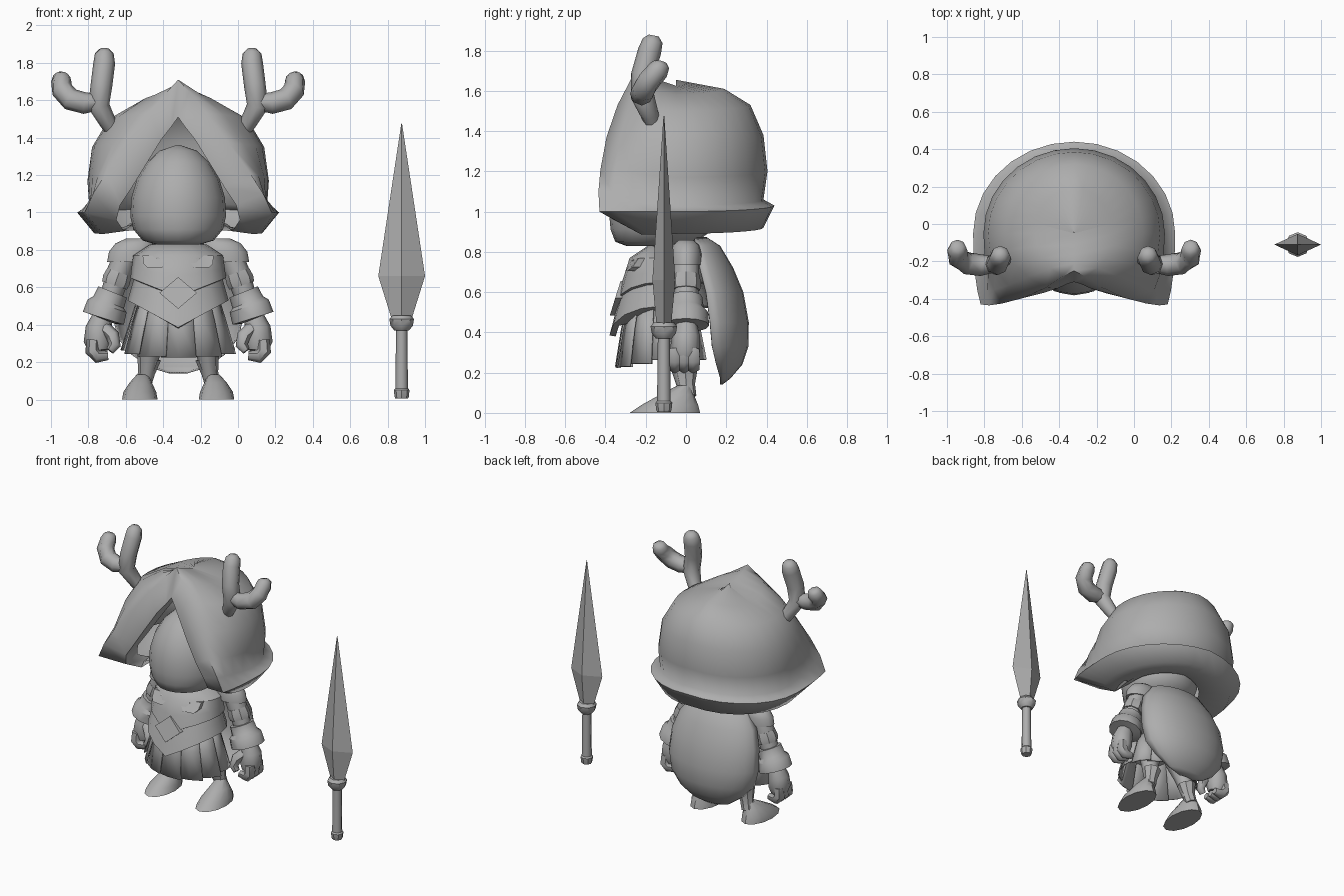
import bpy
import bmesh
from math import sin, cos, pi, radians
from mathutils import Vector

cube = bpy.data.objects.get("Cube")
if cube:
    bpy.data.objects.remove(cube, do_unlink=True)

grey = bpy.data.materials.new("plain_grey")
grey.use_nodes = True
grey.diffuse_color = (.42, .42, .42, 1)
grey.node_tree.nodes["Principled BSDF"].inputs["Base Color"].default_value = grey.diffuse_color

FIGURE = Vector((-.32, 0, 0))
SPEAR = Vector((.875, -.11, 0))


def loft(name, rows, closed=True, origin=FIGURE, mirror=False, angle=40):
    """Skin a list of point rows with quads; mirror flips it across the figure."""
    bm = bmesh.new()
    flip = -1 if mirror else 1
    grid = [[bm.verts.new((p[0] * flip, p[1], p[2])) for p in row] for row in rows]
    for low, high in zip(grid, grid[1:]):
        count = len(low)
        for i in range(count if closed else count - 1):
            j = (i + 1) % count
            bm.faces.new((low[i], low[j], high[j], high[i]))
    if closed:
        bm.faces.new(grid[0])
        bm.faces.new(grid[-1])
    bmesh.ops.remove_doubles(bm, verts=bm.verts, dist=.0005)
    bmesh.ops.recalc_face_normals(bm, faces=bm.faces)
    mesh = bpy.data.meshes.new(name)
    bm.to_mesh(mesh)
    bm.free()
    mesh.materials.append(grey)
    mesh.shade_smooth()
    mesh.set_sharp_from_angle(angle=radians(angle))
    obj = bpy.data.objects.new(name, mesh)
    obj.location = origin
    bpy.context.collection.objects.link(obj)
    return obj


def oval(z, rx, ry, cx=0, cy=0, dip=0, sides=16):
    """Horizontal ring whose front can dip into a chevron point."""
    ring = []
    for i in range(sides):
        a = 2 * pi * i / sides
        drop = dip * (1 - abs(sin(a))) if cos(a) > 0 else 0
        ring.append((cx + rx * sin(a), cy - ry * cos(a), z - drop))
    return ring


def tube(name, path, radii, sides=8, **options):
    """Round sweep along a path with a radius at every point."""
    points = [Vector(p) for p in path]
    rows = []
    for i, (p, r) in enumerate(zip(points, radii)):
        tangent = points[min(i + 1, len(points) - 1)] - points[max(i - 1, 0)]
        side = tangent.cross(Vector((0, 1, 0))).normalized()
        up = side.cross(tangent).normalized()
        rows.append([p + r * (side * cos(2 * pi * k / sides) + up * sin(2 * pi * k / sides))
                     for k in range(sides)])
    return loft(name, rows, **options)


def plate(name, outline, thickness, **options):
    """Flat plate: an outline and its copy pushed backwards."""
    front = [Vector(p) for p in outline]
    back = [p + Vector((0, thickness, 0)) for p in front]
    return loft(name, [front, back], angle=20, **options)


def hood_row(width, back, z, edge, inner):
    """One row of the hood, from the lining of one flap round the back to the other."""
    centre = -.05
    half = [(width * sin(a), centre + (back - centre) * cos(a), z - .03 * sin(a))
            for a in [pi / 2 * i / 7 for i in range(8)]]
    edge, inner = Vector(edge), Vector(inner)
    start = Vector(half[-1])
    bend = Vector((width, centre + .65 * (edge.y - centre), (start.z + edge.z) / 2))
    for t in (.25, .5, .75, 1):
        half.append(start * (1 - t) ** 2 + bend * 2 * t * (1 - t) + edge * t * t)
    half.append(inner)
    half.append(Vector((inner.x * 1.08, inner.y + .17, inner.z)))
    return [(-p[0], p[1], p[2]) for p in reversed(half[1:])] + half


# Hood: underside, flared brim, dome and ridge, with the flap edge and its inner edge
loft("hood", [hood_row(*row) for row in [
    (.25, .16, .96, (.25, -.14, .93), (.24, -.14, .94)),
    (.45, .385, .92, (.4, -.22, .885), (.29, -.24, .9)),
    (.54, .44, 1.03, (.5, -.43, 1), (.33, -.36, .96)),
    (.475, .385, 1.06, (.455, -.435, 1.1), (.31, -.385, 1.04)),
    (.485, .405, 1.2, (.385, -.425, 1.21), (.25, -.385, 1.13)),
    (.46, .385, 1.38, (.27, -.395, 1.37), (.17, -.37, 1.26)),
    (.37, .32, 1.53, (.15, -.34, 1.53), (.09, -.345, 1.39)),
    (.21, .19, 1.61, (.06, -.28, 1.645), (.035, -.32, 1.46)),
    (0, -.05, 1.655, (0, -.25, 1.71), (0, -.31, 1.51)),
]], closed=False, angle=75)

# Face with a forward chin
loft("face", [oval(z, r, r * 1.06, cy=cy, sides=20) for z, r, cy in [
    (.83, .12, -.17), (.85, .19, -.15), (.91, .24, -.12), (.98, .256, -.11), (1.08, .25, -.11),
    (1.18, .22, -.11), (1.27, .165, -.11), (1.33, .1, -.11), (1.36, .01, -.11)]], angle=60)

# Neck and layered armour
loft("neck", [oval(.68, .11, .1, cy=-.08), oval(.88, .1, .1, cy=-.08)])
loft("chest_plate", [
    oval(.83, .15, .12, cy=-.07), oval(.77, .24, .18, cy=-.1),
    oval(.7, .25, .205, cy=-.11, dip=.04), oval(.65, .255, .22, cy=-.12, dip=.1),
    oval(.64, .235, .2, cy=-.12, dip=.1)])
loft("belly_plate", [
    oval(.69, .225, .18, cy=-.11), oval(.6, .25, .225, cy=-.12, dip=.08),
    oval(.53, .27, .255, cy=-.125, dip=.145), oval(.52, .24, .23, cy=-.12, dip=.14)])

# Skirt of overlapping flared panels
PANELS = 12
for n in range(PANELS):
    middle = 2 * pi * n / PANELS
    hem = .265 - .04 * max(0, cos(middle))
    rows = []
    for z, rx, ry in ((.55, .215, .165), (.42, .255, .195), (hem, .305, .225)):
        row = []
        for k in (-1, 0, 1):
            a = middle + k * .6 * 2 * pi / PANELS
            lift = 1 + .035 * k
            row.append((rx * lift * sin(a), -.125 - ry * lift * cos(a), z))
        rows.append(row)
    panel = loft("skirt_panel", rows, closed=False)
    panel.modifiers.new("thickness", "SOLIDIFY").thickness = .008

# Diamond badge on the belly, tilted with the plate
plate("badge", [(0, -.325, .655), (.1, -.352, .57), (0, -.378, .485), (-.1, -.352, .57)], .05)

# Back shell cape
cape_rows = []
for z, width, side_y, back_y in [
        (.875, .12, .04, .1), (.83, .22, .05, .17), (.72, .3, .07, .235),
        (.6, .34, .1, .285), (.45, .35, .12, .312), (.33, .325, .13, .31),
        (.24, .25, .15, .28), (.17, .15, .17, .22), (.14, .05, .17, .18)]:
    angles = [pi * (i / 12 - .5) for i in range(13)]
    cape_rows.append([(width * sin(a), side_y + (back_y - side_y) * cos(a), z) for a in angles])
cape = loft("cape", cape_rows, closed=False, angle=60)
cape.modifiers.new("thickness", "SOLIDIFY").thickness = .01

# Paired parts
for side, flip in (("left", False), ("right", True)):
    def limb(part, path, radii, sides=8, **options):
        return tube(side + "_" + part, path, radii, sides, mirror=flip, **options)

    # Antlers
    limb("antler_main",
         [(.34, -.16, 1.42), (.375, -.18, 1.48), (.425, -.215, 1.57), (.41, -.215, 1.68),
          (.395, -.18, 1.8), (.395, -.165, 1.85), (.395, -.16, 1.875)],
         [.035, .045, .058, .058, .058, .05, .025], angle=60)
    limb("antler_branch",
         [(.41, -.215, 1.59), (.5, -.22, 1.585), (.575, -.21, 1.605), (.62, -.18, 1.655),
          (.625, -.14, 1.7), (.622, -.125, 1.73), (.62, -.12, 1.745)],
         [.04, .058, .06, .058, .054, .045, .025], angle=60)

    # Shoulder guard
    loft(side + "_shoulder_guard", [
        oval(z, rx, ry, cx=cx) for z, rx, ry, cx in [
            (.735, .12, .075, .26), (.79, .12, .077, .25), (.835, .1, .065, .235),
            (.86, .06, .035, .22)]], mirror=flip)

    # Strap and buckle
    plate(side + "_strap", [(.07, -.12, .85), (.115, -.12, .85), (.115, -.27, .755),
                            (.07, -.27, .755)], .05, mirror=flip)
    plate(side + "_buckle", [(.065, -.255, .77), (.19, -.235, .77), (.185, -.265, .725),
                             (.165, -.29, .705), (.085, -.3, .705), (.065, -.285, .73)],
          .05, mirror=flip)

    # Arm, cuff and curled hand
    limb("arm", [(.28, 0, .77), (.32, 0, .67), (.35, 0, .58), (.39, 0, .46)],
         [.065, .066, .06, .06], angle=60)
    limb("elbow_band", [(.315, 0, .68), (.33, 0, .64), (.34, 0, .61)], [.068, .075, .07])
    limb("cuff", [(.35, 0, .575), (.372, 0, .52), (.38, 0, .5), (.4, 0, .435), (.402, 0, .43)],
         [.082, .088, .11, .115, .07], 12)
    limb("palm", [(.405, 0, .44), (.425, 0, .38), (.43, -.005, .31), (.425, -.01, .26)],
         [.055, .07, .075, .055], angle=60)
    for n in range(3):
        y = -.055 + .045 * n
        limb("finger", [(.455, y, .32), (.458, y, .26), (.43, y, .23), (.375, y, .235)],
             [.035, .04, .036, .024], 6, angle=60)
    limb("thumb", [(.39, -.03, .38), (.35, -.06, .34), (.34, -.075, .29), (.365, -.08, .26)],
         [.035, .037, .033, .022], 6, angle=60)

    # Leg, boot cuff and pointed foot
    limb("leg", [(.12, -.06, .42), (.15, -.03, .27), (.17, 0, .12)], [.09, .06, .04], angle=60)
    limb("boot_cuff", [(.185, .01, .08), (.17, 0, .14), (.155, -.005, .22)],
         [.042, .045, .064])
    loft(side + "_foot", [
        oval(z, rx, ry, cx=cx, cy=cy, sides=12) for z, rx, ry, cx, cy in [
            (0, .095, .175, .205, -.105), (.04, .088, .14, .205, -.08),
            (.09, .06, .085, .2, -.045), (.135, .03, .035, .19, -.01)]], mirror=flip)

# Spear: four-sided blade, collar ring, handle and pommel
loft("spear_blade", [oval(z, rx, ry, sides=4) for z, rx, ry in [
    (.42, .05, .035), (.66, .125, .057), (1.475, .002, .002)]], origin=SPEAR, angle=10)
loft("spear_collar", [oval(z, r, r, sides=8) for z, r in [
    (.37, .04), (.395, .06), (.43, .066), (.45, .05)]], origin=SPEAR)
loft("spear_handle", [oval(z, r, r, sides=8) for z, r in [
    (.04, .034), (.38, .03)]], origin=SPEAR, angle=50)
loft("spear_pommel", [oval(z, r, r, sides=8) for z, r in [
    (.005, .034), (.015, .038), (.05, .042), (.06, .034)]], origin=SPEAR)
